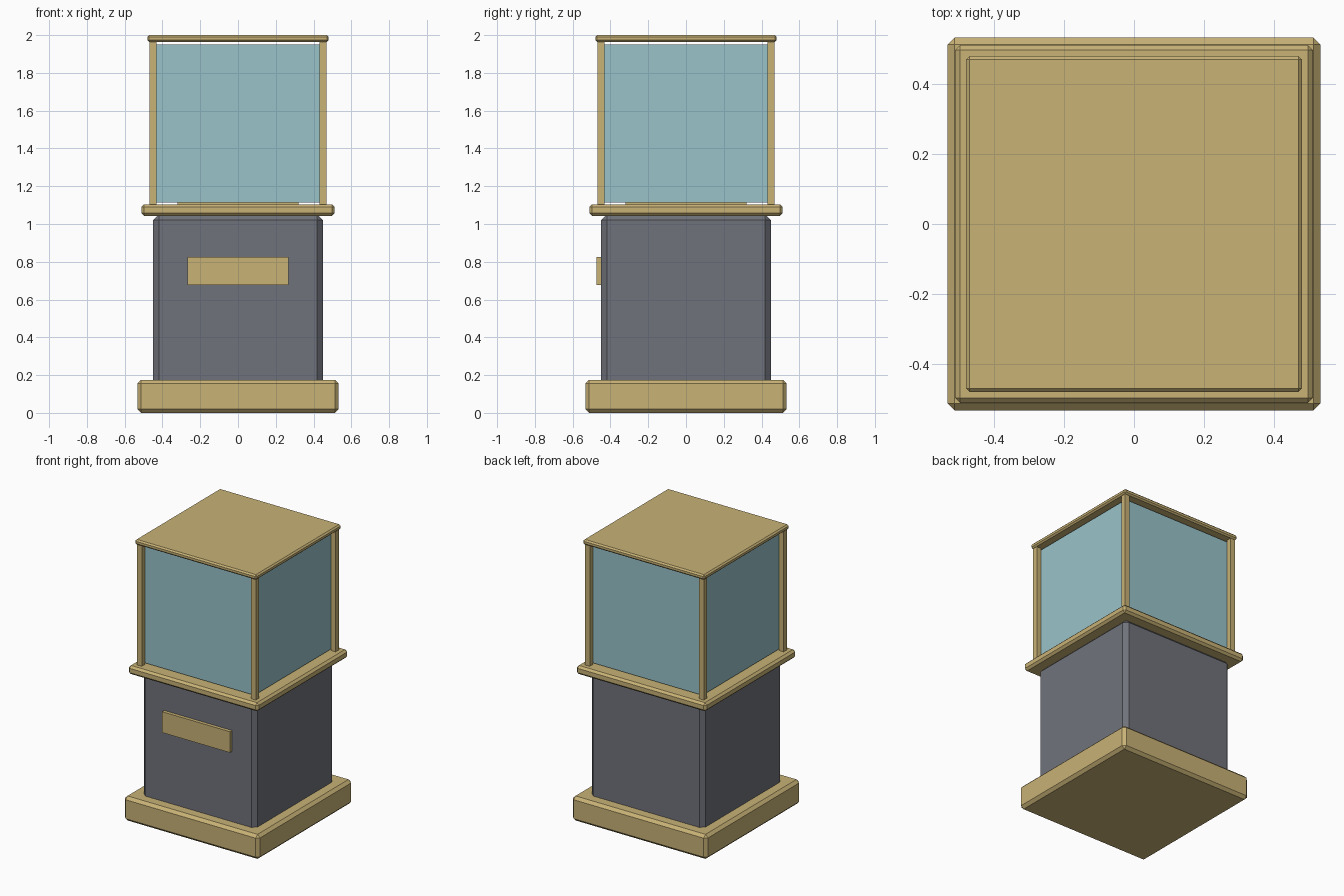
import bpy
import bmesh
from mathutils import Matrix, Vector

cube = bpy.data.objects.get("Cube")
if cube:
    bpy.data.objects.remove(cube, do_unlink=True)


def material(name, rgb):
    mat = bpy.data.materials.new(name)
    mat.use_nodes = True
    color = (*rgb, 1.0)
    mat.diffuse_color = color
    mat.node_tree.nodes["Principled BSDF"].inputs["Base Color"].default_value = color
    return mat


brass = material("brass", (0.58, 0.445, 0.18))
slate = material("slate_grey", (0.162, 0.171, 0.198))
glass = material("pale_blue_glass", (0.32, 0.55, 0.59))


def box(name, half, z0, z1, mat, chamfer=0.0, half_y=None, x=0.0, y=0.0):
    """Upright box given by half widths and a height range, with chamfered edges."""
    size = Vector((2 * half, 2 * (half_y or half), z1 - z0))
    bm = bmesh.new()
    bmesh.ops.create_cube(bm, size=1.0, matrix=Matrix.Diagonal(size).to_4x4())
    mesh = bpy.data.meshes.new(name)
    bm.to_mesh(mesh)
    bm.free()
    mesh.materials.append(mat)
    obj = bpy.data.objects.new(name, mesh)
    obj.location = (x, y, (z0 + z1) / 2)
    bpy.context.collection.objects.link(obj)
    if chamfer:
        bevel = obj.modifiers.new("chamfer", "BEVEL")
        bevel.width = chamfer
        bevel.segments = 1
    return obj


# Pedestal
box("base_plinth", 0.533, 0.0, 0.175, brass, 0.02)
box("pedestal_body", 0.449, 0.14, 1.05, slate, 0.03)
box("pedestal_trim", 0.512, 1.043, 1.104, brass, 0.015)
box("name_plate", 0.268, 0.677, 0.826, brass, half_y=0.013, y=-0.46)

# Display case
box("display_pad", 0.32, 1.1, 1.13, brass)
box("glass_case", 0.433, 1.115, 1.951, glass)
for side, sx in (("right", -1), ("left", 1)):
    for end, sy in (("front", -1), ("back", 1)):
        box(f"corner_post_{end}_{side}", 0.0185, 1.1, 1.97, brass,
            x=sx * 0.45, y=sy * 0.45)
box("case_lid", 0.48, 1.964, 2.0, brass, 0.01)
